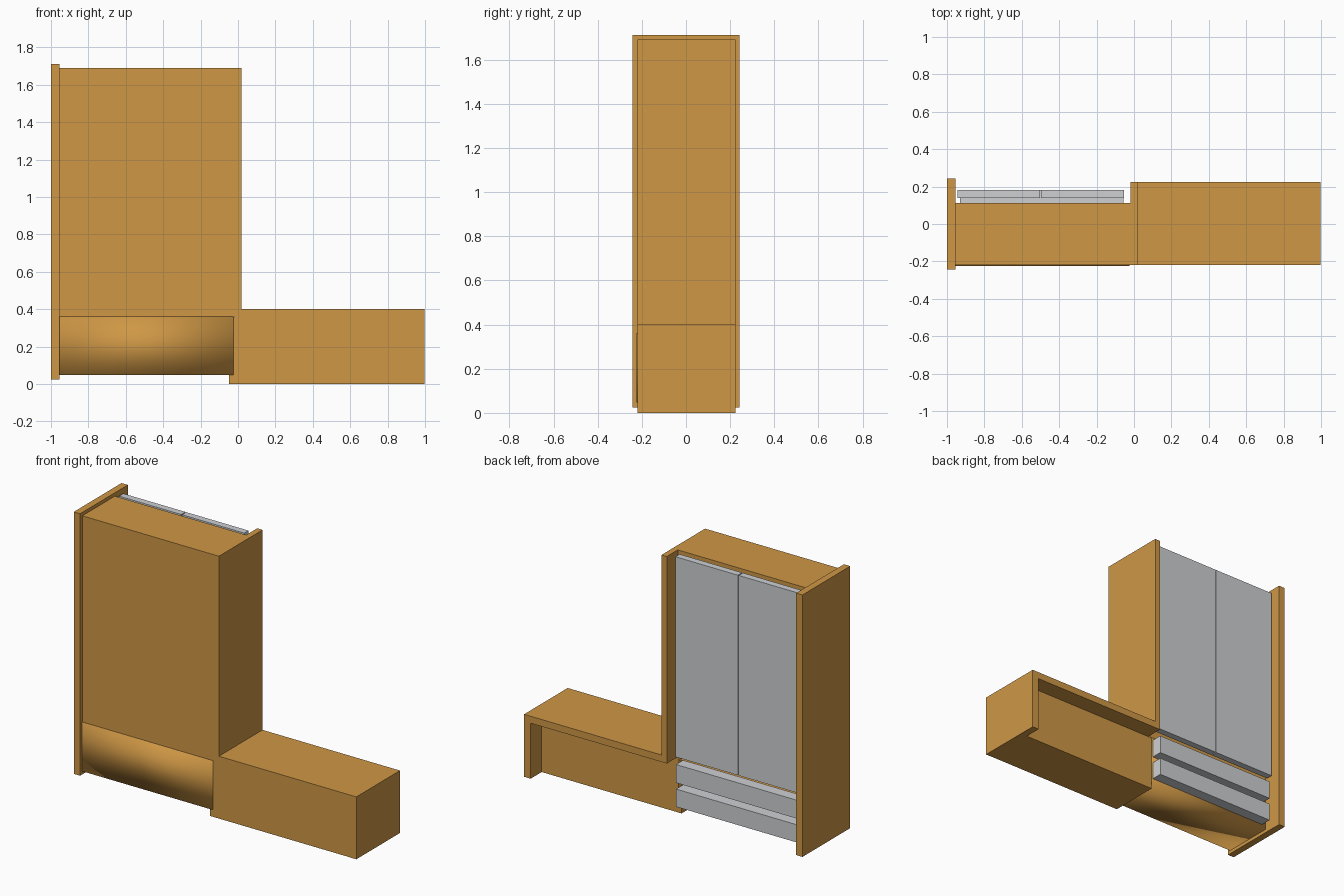
import bpy
import bmesh

if "Cube" in bpy.data.objects:
    bpy.data.objects.remove(bpy.data.objects["Cube"])


def material(name, rgb):
    m = bpy.data.materials.new(name)
    m.diffuse_color = (*rgb, 1.0)
    m.use_nodes = True
    m.node_tree.nodes["Principled BSDF"].inputs["Base Color"].default_value = m.diffuse_color
    return m


wood = material("warm_wood", (0.62, 0.31, 0.06))
grey = material("light_grey", (0.62, 0.63, 0.65))


def prism(name, outline, y0, y1, mat, smooth=False):
    """Extrude an (x, z) outline from y0 to y1."""
    bm = bmesh.new()
    face = bm.faces.new([bm.verts.new((x, y0, z)) for x, z in outline])
    ext = bmesh.ops.extrude_face_region(bm, geom=[face])
    verts = [g for g in ext["geom"] if isinstance(g, bmesh.types.BMVert)]
    bmesh.ops.translate(bm, verts=verts, vec=(0, y1 - y0, 0))
    bmesh.ops.recalc_face_normals(bm, faces=bm.faces[:])
    for f in bm.faces:
        f.smooth = smooth
    me = bpy.data.meshes.new(name)
    bm.to_mesh(me)
    bm.free()
    me.materials.append(mat)
    ob = bpy.data.objects.new(name, me)
    bpy.context.collection.objects.link(ob)
    return ob


def box(name, x0, x1, y0, y1, z0, z1, mat, smooth=False):
    return prism(name, [(x0, z0), (x1, z0), (x1, z1), (x0, z1)], y0, y1, mat, smooth)


# Tall cabinet: projecting side panel, body and softly shaded base
box("left_side_panel", -1.0, -0.955, -0.243, 0.243, 0.025, 1.712, wood)
box("cabinet_body", -0.955, -0.02, -0.22, 0.112, 0.36, 1.69, wood)
box("drawer_housing", -0.955, -0.025, -0.224, 0.112, 0.047, 0.362, wood, smooth=True)

# One folded frame: cabinet right side, bench top and bench end
prism("stepped_frame",
      [(-0.02, 0.357), (0.95, 0.357), (0.95, 0.0), (0.997, 0.0),
       (0.997, 0.402), (0.018, 0.402), (0.018, 1.69), (-0.02, 1.69)],
      -0.22, 0.224, wood)

# Bench core, recessed on the back side
box("bench_core", -0.047, 0.95, -0.219, 0.112, 0.0, 0.357, wood)

# Pair of tall doors with a narrow gap
for side, x0, x1 in (("left", -0.945, -0.503), ("right", -0.497, -0.053)):
    box(side + "_door", x0, x1, 0.14, 0.183, 0.393, 1.682, grey)

# Two wide drawers
for level, z0, z1 in (("lower", 0.073, 0.187), ("upper", 0.227, 0.345)):
    box(level + "_drawer", -0.93, -0.057, 0.105, 0.183, z0, z1, grey)
